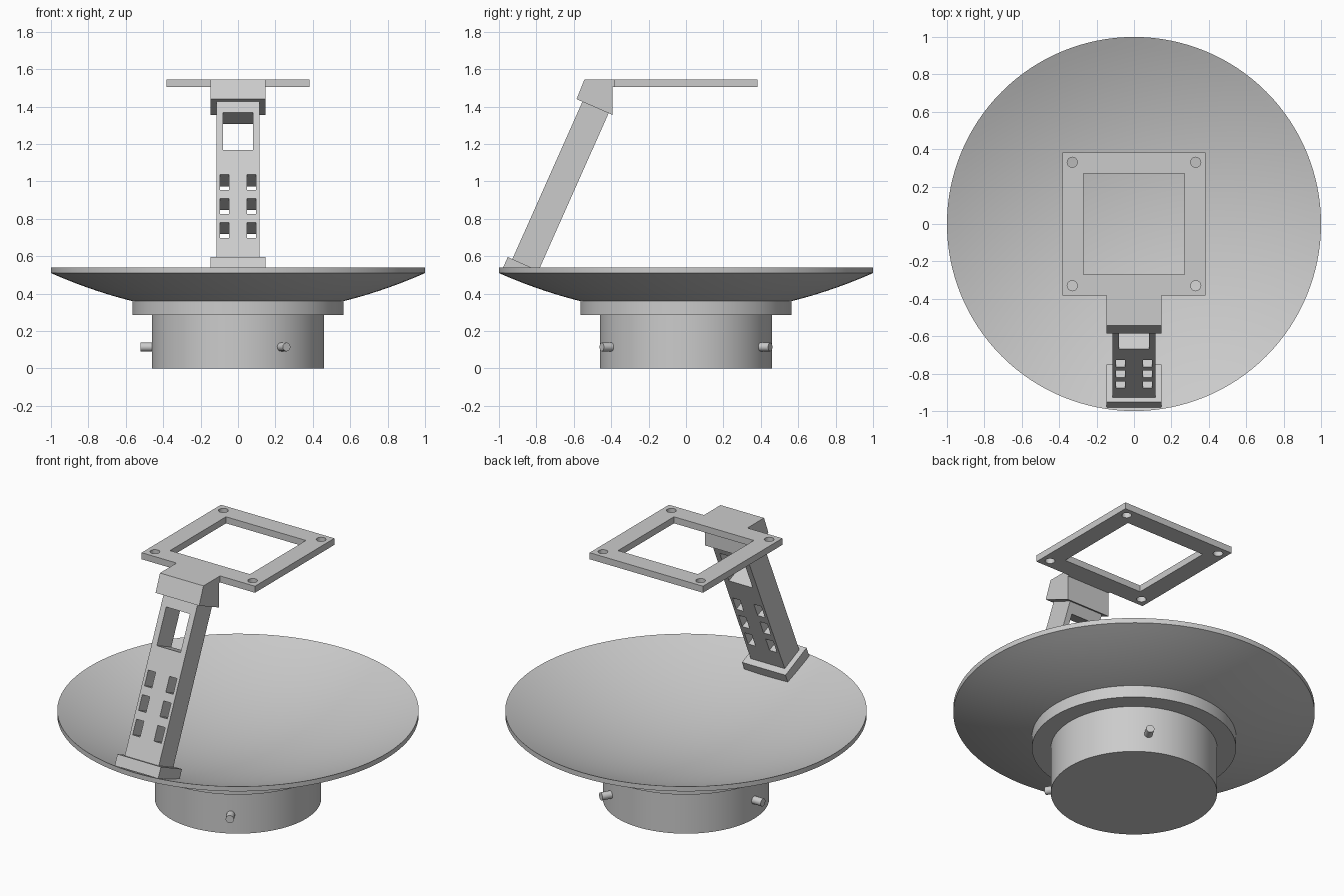
import bpy, bmesh, math
from mathutils import Matrix, Vector

cube = bpy.data.objects.get("Cube")
if cube:
    bpy.data.objects.remove(cube, do_unlink=True)

GREY = (0.6, 0.6, 0.6, 1)
grey = bpy.data.materials.new("light_grey")
grey.use_nodes = True
grey.diffuse_color = GREY
grey.node_tree.nodes["Principled BSDF"].inputs["Base Color"].default_value = GREY


def finish(name, bm, smooth=False):
    bmesh.ops.recalc_face_normals(bm, faces=bm.faces)
    mesh = bpy.data.meshes.new(name)
    bm.to_mesh(mesh)
    bm.free()
    mesh.materials.append(grey)
    obj = bpy.data.objects.new(name, mesh)
    bpy.context.collection.objects.link(obj)
    if smooth:
        bpy.ops.object.select_all(action='DESELECT')
        obj.select_set(True)
        bpy.context.view_layer.objects.active = obj
        bpy.ops.object.shade_smooth_by_angle(angle=math.radians(30))
    return obj


def lathe(name, profile, steps=128):
    bm = bmesh.new()
    verts = [bm.verts.new((r, 0, z)) for r, z in profile]
    edges = [bm.edges.new(pair) for pair in zip(verts, verts[1:])]
    bmesh.ops.spin(bm, geom=verts + edges, cent=(0, 0, 0), axis=(0, 0, 1),
                   angle=math.tau, steps=steps)
    bmesh.ops.remove_doubles(bm, verts=bm.verts, dist=1e-5)
    return finish(name, bm, True)


def box(name, low, high, frame=Matrix()):
    low, high = Vector(low), Vector(high)
    bm = bmesh.new()
    bmesh.ops.create_cube(bm, size=1)
    place = Matrix.Translation((low + high) / 2) @ Matrix.Diagonal((high - low).to_4d())
    bm.transform(frame @ place)
    return finish(name, bm)


def rod(name, radius, length, frame, smooth=True):
    bm = bmesh.new()
    bmesh.ops.create_cone(bm, cap_ends=True, segments=32, radius1=radius,
                          radius2=radius, depth=length, matrix=frame)
    return finish(name, bm, smooth)


def cut(target, cutters):
    bpy.context.view_layer.objects.active = target
    for cutter in cutters:
        cutter.hide_render = True
        mod = target.modifiers.new("cut", 'BOOLEAN')
        mod.operation, mod.solver, mod.object = 'DIFFERENCE', 'EXACT', cutter
        bpy.ops.object.modifier_apply(modifier=mod.name)
        bpy.data.objects.remove(cutter, do_unlink=True)


# Round base, collar and shallow dish
lathe("base_drum", [(0, 0), (0.46, 0), (0.46, 0.289), (0, 0.289)])
lathe("collar_ring", [(0, 0.287), (0.565, 0.287), (0.565, 0.36), (0.5, 0.345), (0, 0.295)])
radii = [i / 20 for i in range(21)]
lathe("dish", [(r, 0.29 + 0.22 * r * r) for r in radii]
      + [(r, 0.32 + 0.22 * r * r) for r in reversed(radii)])

# Three pegs around the base
for i in range(3):
    turn = Matrix.Rotation(math.radians(60 + 120 * i), 4, 'Z')
    rod(f"base_peg_{i + 1}", 0.023, 0.12, turn @ Matrix.Translation((0.46, 0, 0.115))
        @ Matrix.Rotation(math.pi / 2, 4, 'Y'))

# Leaning arm on its foot, in a frame whose z runs along the arm
lean = Matrix.Translation((0, -0.953, 0.596)) @ Matrix.Rotation(math.radians(-24), 4, 'X')
box("arm_foot", (-0.147, 0, -0.066), (0.147, 0.222, 0), lean)
arm = box("arm", (-0.115, 0.027, -0.01), (0.115, 0.18, 0.94), lean)
holes = [box("window_cutter", (-0.08, -0.1, 0.638), (0.08, 0.3, 0.859), lean)]
for side in (-0.072, 0.072):
    for s in (0.124, 0.264, 0.404):
        holes.append(box("slot_cutter", (side - 0.025, -0.1, s),
                         (side + 0.025, 0.3, s + 0.09), lean))
cut(arm, holes)

# Wedge cap joining the arm to the plate
bm = bmesh.new()
side_profile = [(-0.543, 1.545), (-0.393, 1.545), (-0.393, 1.356), (-0.585, 1.44)]
face = bm.faces.new([bm.verts.new((-0.147, y, z)) for y, z in side_profile])
grown = bmesh.ops.extrude_face_region(bm, geom=[face])["geom"]
bmesh.ops.translate(bm, vec=(0.294, 0, 0),
                    verts=[g for g in grown if isinstance(g, bmesh.types.BMVert)])
finish("arm_cap", bm)
box("plate_tongue", (-0.147, -0.394, 1.505), (0.147, -0.382, 1.545))

# Square open plate with a hole in each corner
plate = box("top_plate", (-0.383, -0.383, 1.505), (0.383, 0.383, 1.545))
holes = [box("opening_cutter", (-0.27, -0.27, 1.4), (0.27, 0.27, 1.6))]
for x in (-0.33, 0.33):
    for y in (-0.33, 0.33):
        holes.append(rod("hole_cutter", 0.027, 0.2, Matrix.Translation((x, y, 1.525)), False))
cut(plate, holes)
